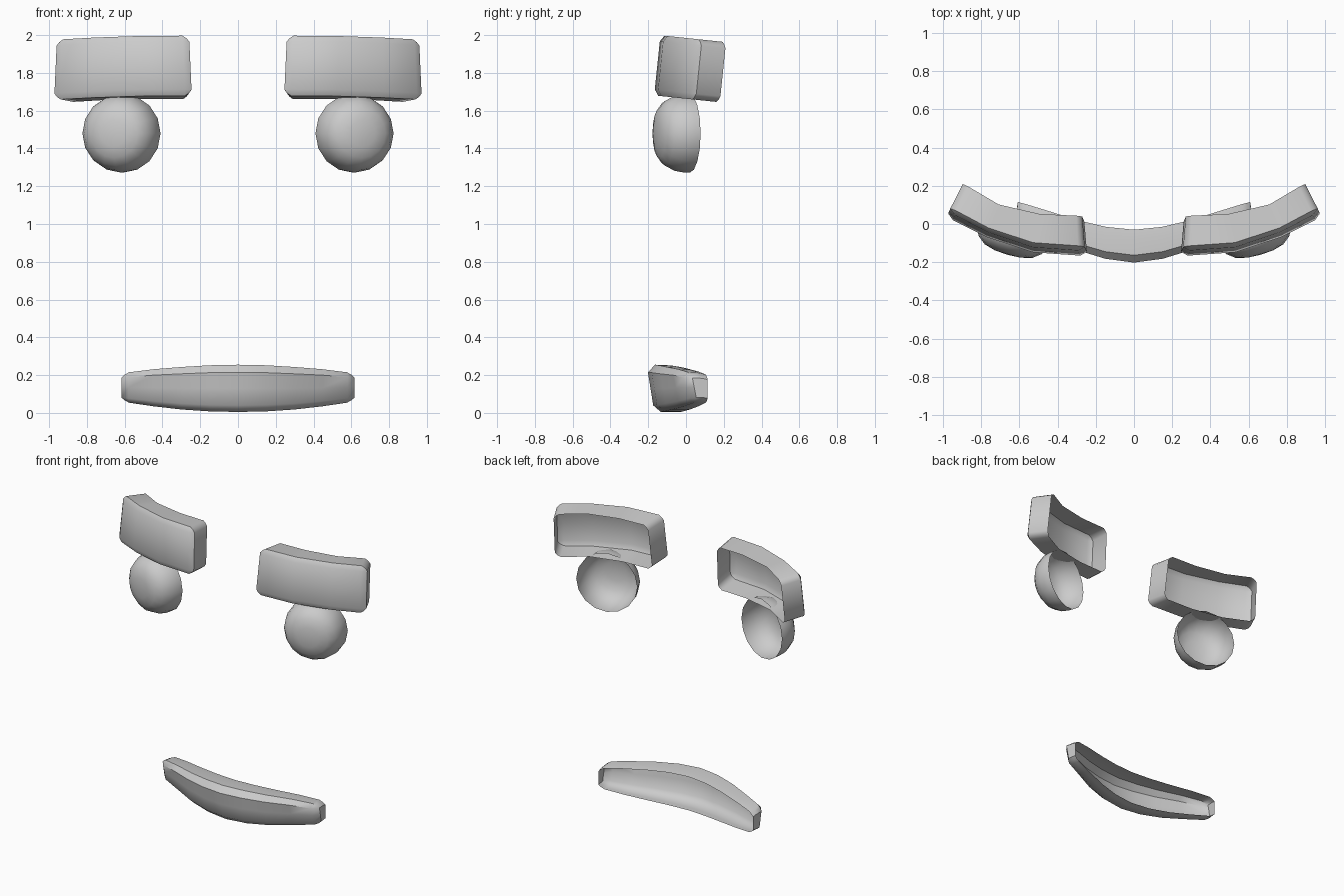
import bpy, bmesh, math
from mathutils import Vector, Matrix

if "Cube" in bpy.data.objects:
    bpy.data.objects.remove(bpy.data.objects["Cube"])


def finish(name, bm):
    bmesh.ops.recalc_face_normals(bm, faces=bm.faces)
    me = bpy.data.meshes.new(name)
    bm.to_mesh(me)
    bm.free()
    ob = bpy.data.objects.new(name, me)
    bpy.context.collection.objects.link(ob)
    bpy.ops.object.select_all(action='DESELECT')
    ob.select_set(True)
    bpy.context.view_layer.objects.active = ob
    bpy.ops.object.shade_smooth_by_angle(angle=math.radians(45))
    return ob


def interp(table, t):
    # piecewise linear lookup of (key, values...)
    for a, b in zip(table, table[1:]):
        if t <= b[0] + 1e-6:
            k = (t - a[0]) / (b[0] - a[0])
            return [p + (q - p) * k for p, q in zip(a[1:], b[1:])]
    return table[-1][1:]


def shell(name, us, vs, rings, place):
    # curved front panel with bevelled border and side walls, open at the back
    bm = bmesh.new()
    n, m = len(us) - 1, len(vs) - 1

    def coord(i, j):
        u, v = us[i], vs[j]
        if i in (0, n) and j in (0, m):
            ui, vi = us[1 if i == 0 else n - 1], vs[1 if j == 0 else m - 1]
            u, v = u + (ui - u) * 0.42, v + (vi - v) * 0.42
        return u, v

    edge = ([(i, 0) for i in range(n)] + [(n, j) for j in range(m)]
            + [(i, m) for i in range(n, 0, -1)] + [(0, j) for j in range(m, 0, -1)])
    grid = {(i, j): bm.verts.new(place(*coord(i, j), rings[0] if (i, j) in edge else 0))
            for i in range(n + 1) for j in range(m + 1)}
    for i in range(n):
        for j in range(m):
            bm.faces.new([grid[i, j], grid[i + 1, j], grid[i + 1, j + 1], grid[i, j + 1]])
    prev = [grid[e] for e in edge]
    for d in rings[1:]:
        cur = [bm.verts.new(place(*coord(*e), d)) for e in edge]
        for k in range(len(edge)):
            l = (k + 1) % len(edge)
            bm.faces.new([prev[k], prev[l], cur[l], cur[k]])
        prev = cur
    return finish(name, bm)


# Brows: curved blocks, leaning slightly forward at the bottom
brow_path = [  # u, front x, front y, back x, back y
    (0, .25, -.155, .265, .025), (.38, .53, -.135, .49, .035),
    (.7, .77, -.055, .71, .085), (1, .975, .05, .90, .195)]


def brow_place(side):
    def place(u, v, d):
        fx, fy, bx, by = interp(brow_path, u)
        x, y = fx + (bx - fx) * d, fy + (by - fy) * d
        x = .61 + (x - .61) * (1.02 - .04 * v)
        z = 1.665 + .318 * v
        return Vector((side * x, y + .105 * (z - 1.82), z - .105 * y))
    return place


# Eyes: shallow domes turned outward, open at the back
dome = [(.208, 0), (.208, .03), (.198, .085), (.172, .135), (.13, .168), (.07, .184)]


def eye(name, side):
    bm = bmesh.new()
    seg = 16
    loops = [[bm.verts.new((r * math.cos(2 * math.pi * k / seg), -h,
                            r * math.sin(2 * math.pi * k / seg))) for k in range(seg)]
             for r, h in dome]
    for a, b in zip(loops, loops[1:]):
        for k in range(seg):
            l = (k + 1) % seg
            bm.faces.new([a[k], a[l], b[l], b[k]])
    tip = bm.verts.new((0, -.188, 0))
    for k in range(seg):
        bm.faces.new([loops[-1][k], loops[-1][(k + 1) % seg], tip])
    bm.transform(Matrix.Translation((side * .61, .02, 1.48))
                 @ Matrix.Rotation(side * math.radians(16), 4, 'Z'))
    finish(name, bm)


for label, side in (("left", 1), ("right", -1)):
    shell(label + "_brow", [0, .05, .38, .7, .95, 1], [0, .1, .5, .9, 1],
          [.12, 1], brow_place(side))
    eye(label + "_eye", side)

# Mouth: bowed crescent tapering to blunt ends
mouth_path = [  # |x|, bottom z, top z, front y, back y
    (0, .005, .255, -.208, -.03), (.15, .008, .252, -.188, -.015),
    (.3, .018, .243, -.142, .02), (.45, .035, .231, -.075, .066),
    (.58, .054, .215, -.02, .105), (.62, .06, .21, .0, .115)]


def mouth_place(u, v, d):
    z0, z1, fy, by = interp(mouth_path, abs(u))
    fy += (1 - v) * .04
    lift = interp([(0, .0), (.15, .0), (.6, .0), (1, .012)], d)[0]
    return Vector((u * (1 - .02 * d), fy + (by - fy) * d,
                   z0 + (z1 - z0) * v - lift * v))


half = [.15, .3, .45, .58, .62]
shell("mouth", [-h for h in reversed(half)] + [0] + half, [0, .14, .5, .84, 1],
      [.25, .72, 1], mouth_place)
